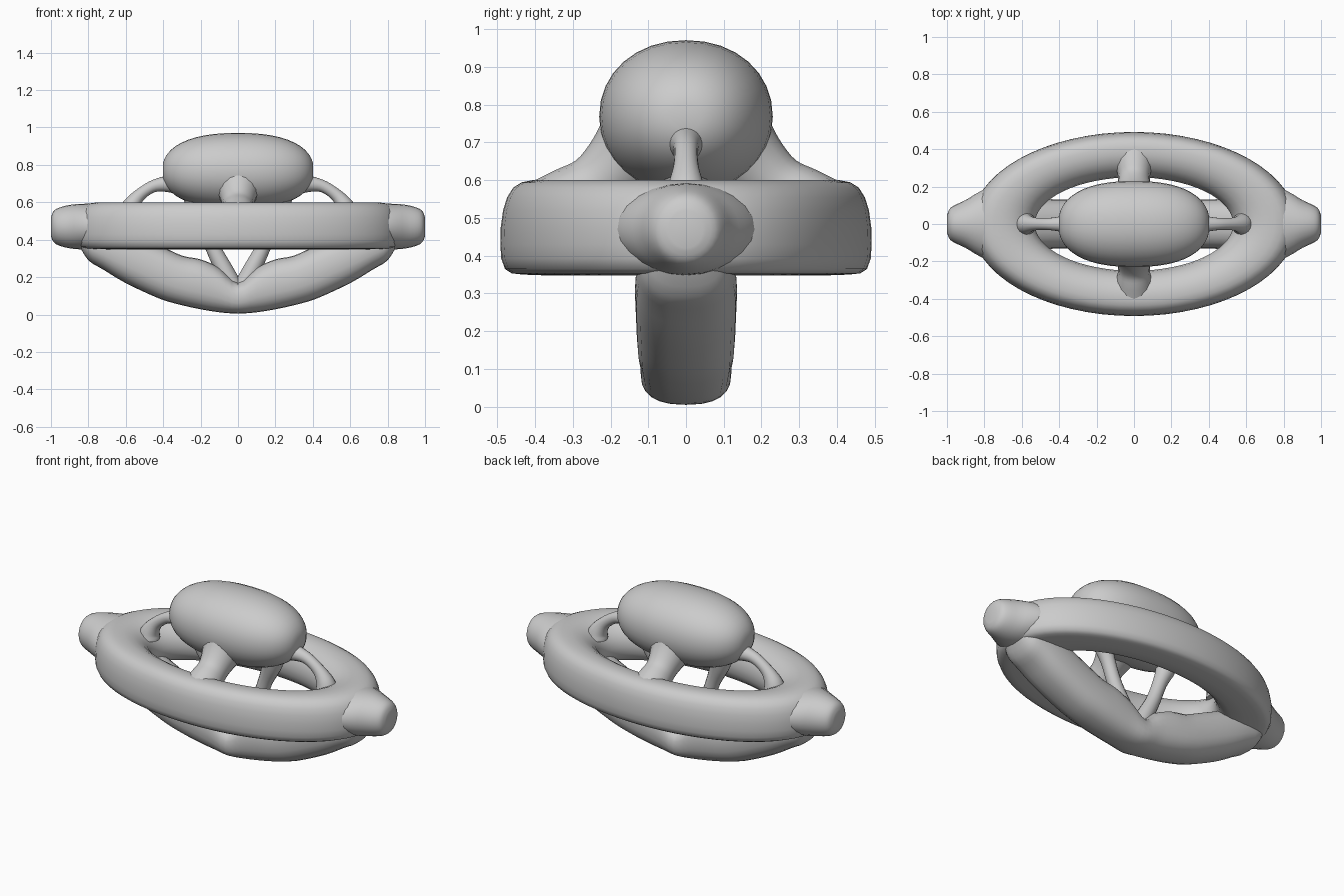
import bpy, bmesh
from math import sin, cos, pi, copysign
from mathutils import Vector

if "Cube" in bpy.data.objects:
    bpy.data.objects.remove(bpy.data.objects["Cube"])


def finish(name, rings, close=False, cap=True):
    """Skin a list of equal-length point rings into a smooth object."""
    bm = bmesh.new()
    vs = [[bm.verts.new(p) for p in r] for r in rings]
    n, m = len(vs[0]), len(vs)
    for i in range(m if close else m - 1):
        a, b = vs[i], vs[(i + 1) % m]
        for j in range(n):
            k = (j + 1) % n
            bm.faces.new((a[j], a[k], b[k], b[j]))
    if cap and not close:
        bm.faces.new(vs[0])
        bm.faces.new(vs[-1])
    bmesh.ops.recalc_face_normals(bm, faces=bm.faces)
    me = bpy.data.meshes.new(name)
    bm.to_mesh(me)
    bm.free()
    ob = bpy.data.objects.new(name, me)
    bpy.context.collection.objects.link(ob)
    bpy.ops.object.select_all(action='DESELECT')
    ob.select_set(True)
    bpy.context.view_layer.objects.active = ob
    bpy.ops.object.shade_smooth_by_angle(angle=0.7)
    return ob


def spline(pts, steps=4, close=False):
    """Catmull-Rom resampling of tuples of any length."""
    n, out = len(pts), []
    get = (lambda i: pts[i % n]) if close else (lambda i: pts[max(0, min(n - 1, i))])
    for i in range(n if close else n - 1):
        q = [get(i + d) for d in (-1, 0, 1, 2)]
        for s in range(steps):
            t = s / steps
            out.append(tuple(0.5 * (2 * b + (c - a) * t + (2 * a - 5 * b + 4 * c - d) * t * t
                                    + (3 * b - a - 3 * c + d) * t ** 3)
                             for a, b, c, d in zip(*q)))
    if not close:
        out.append(tuple(pts[-1]))
    return out


def power(v, e):
    return copysign(abs(v) ** (2 / e), v)


def oval(center, u, v, ru, rv, e=2, n=24):
    return [center + u * ru * power(cos(2 * pi * i / n), e) + v * rv * power(sin(2 * pi * i / n), e)
            for i in range(n)]


X, Y, Z = Vector((1, 0, 0)), Vector((0, 1, 0)), Vector((0, 0, 1))


def tube(name, stations, out, side):
    """Tube in the plane (out, Z); stations are (distance, height, radius)."""
    st = spline(stations)
    pts = [out * a + Z * h for a, h, r in st]
    rings = []
    for i, (a, h, r) in enumerate(st):
        tan = (pts[min(i + 1, len(pts) - 1)] - pts[max(i - 1, 0)]).normalized()
        rings.append(oval(pts[i], side, tan.cross(side), r, r, n=16))
    finish(name, rings)


# Main oval ring: D-like section swept between inner and outer ellipses
section = spline([(1, .43), (.97, .52), (.86, .58), (.65, .6), (.35, .59), (.1, .54),
                  (0, .46), (.08, .385), (.3, .352), (.75, .35), (.95, .365)], 2, True)
rings = []
for i in range(64):
    a = 2 * pi * i / 64
    rings.append([((.53 + .34 * t) * cos(a), (.25 + .242 * t) * sin(a), z) for t, z in section])
finish("main_ring", rings, close=True)

# Upper pod: full, slightly boxy ellipsoid
rings = []
for i in range(1, 24):
    a = pi * i / 24
    s = power(sin(a), 2.35)
    rings.append(oval(X * .405 * power(cos(a), 2.35) + Z * .768, Y, Z, .23 * s, .203 * s, 2.1, 32))
finish("upper_pod", rings)

# Keel: curved hull below the ring; (x, bottom, top, half width)
half = [(0, .005, .17, .12), (.1, .012, .25, .122), (.2, .028, .295, .127), (.3, .05, .315, .13),
        (.42, .085, .37, .132), (.6, .168, .45, .135), (.72, .24, .48, .13), (.8, .29, .49, .115),
        (.85, .37, .48, .07)]
keel = [(-x, b, t, w) for x, b, t, w in half[:0:-1]] + half
finish("keel", [oval(X * x + Z * (b + t) / 2, Y, Z, w, (t - b) / 2, 2.5)
                for x, b, t, w in spline(keel, 3)])

for s, tag in ((1, "right"), (-1, "left")):
    # End knobs; (x, half width, half height)
    knob = [(.62, .15, .1), (.76, .19, .12), (.83, .17, .122), (.9, .128, .116), (.96, .1, .1),
            (.988, .078, .08), (1, .045, .05)]
    finish("end_knob_" + tag, [oval(X * s * x + Z * .47, Y, Z, w, h)
                               for x, w, h in spline(knob, 3)])
    # Thin arched side struts
    tube("side_strut_" + tag, [(.31, .7, .06), (.39, .698, .042), (.46, .683, .032), (.53, .635, .034),
                               (.57, .58, .05), (.58, .54, .06)], X * s, Y)
    # Inner V struts from keel to pod
    tube("v_strut_" + tag, [(.02, .13, .055), (.075, .24, .048), (.135, .36, .04), (.18, .48, .04),
                            (.22, .58, .055), (.23, .65, .07)], X * s, Y)

# Thick front and back struts
for s, tag in ((-1, "front"), (1, "back")):
    tube("thick_strut_" + tag, [(.12, .69, .13), (.18, .635, .1), (.24, .585, .085), (.3, .545, .095),
                                (.36, .5, .11)], Y * s, X)
